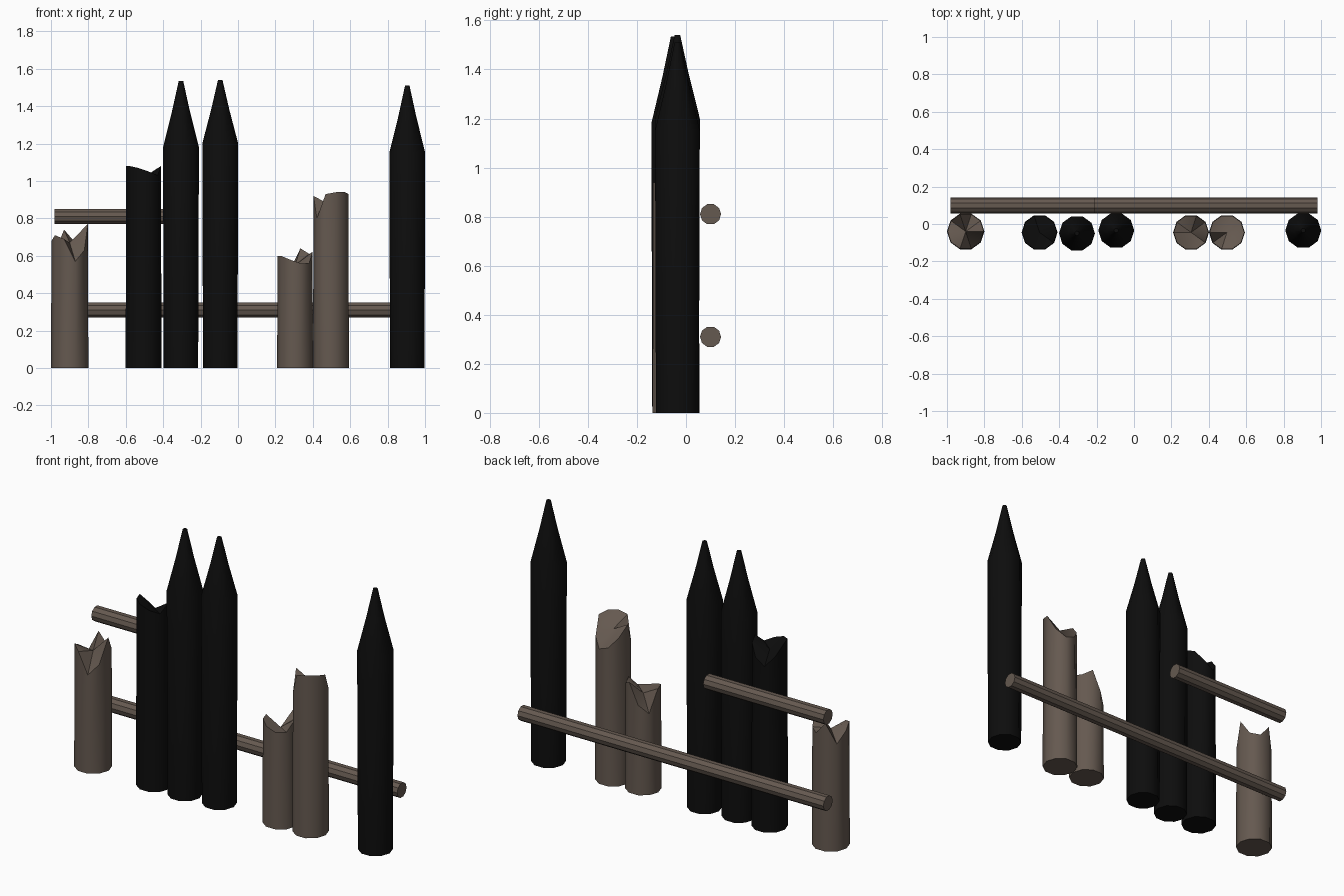
import bpy, bmesh
from math import cos, sin, pi, radians

cube = bpy.data.objects.get("Cube")
if cube:
    bpy.data.objects.remove(cube)

SIDES = 10


def material(name, rgb):
    m = bpy.data.materials.new(name)
    m.use_nodes = True
    m.diffuse_color = (*rgb, 1)
    bsdf = next(n for n in m.node_tree.nodes if n.type == 'BSDF_PRINCIPLED')
    bsdf.inputs["Base Color"].default_value = (*rgb, 1)
    bsdf.inputs["Roughness"].default_value = 0.9
    return m


charred = material("charred black", (0.004, 0.004, 0.004))
wood = material("weathered brown", (0.13, 0.10, 0.08))


def ring(bm, x, y, r, heights):
    return [bm.verts.new((x + r * cos(2 * pi * i / SIDES),
                          y + r * sin(2 * pi * i / SIDES), h))
            for i, h in enumerate(heights)]


def bridge(bm, low, high):
    for i in range(SIDES):
        j = (i + 1) % SIDES
        bm.faces.new((low[i], low[j], high[j], high[i]))


def finish(bm, name, mat, smooth=True):
    bmesh.ops.recalc_face_normals(bm, faces=bm.faces)
    mesh = bpy.data.meshes.new(name)
    bm.to_mesh(mesh)
    bm.free()
    mesh.materials.append(mat)
    obj = bpy.data.objects.new(name, mesh)
    bpy.context.collection.objects.link(obj)
    if smooth:
        bpy.ops.object.select_all(action='DESELECT')
        obj.select_set(True)
        bpy.context.view_layer.objects.active = obj
        bpy.ops.object.shade_smooth_by_angle(angle=radians(40))


def sharpened_post(name, x, y, shoulder, tip):
    # Straight shaft with a two-stage taper to a blunt point
    bm = bmesh.new()
    kink = shoulder + (tip - shoulder) * 0.54
    profile = [(0.092, 0), (0.096, shoulder), (0.048, kink), (0.012, tip)]
    rings = [ring(bm, x, y, r, [z] * SIDES) for r, z in profile]
    for a, b in zip(rings, rings[1:]):
        bridge(bm, a, b)
    bm.faces.new(rings[0])
    bm.faces.new(rings[-1])
    finish(bm, name, charred)


def broken_post(name, x, y, r, mat, core, rim):
    # Shaft whose splintered rim runs counter-clockwise from +x
    bm = bmesh.new()
    low = ring(bm, x, y, r, [0] * SIDES)
    high = ring(bm, x, y, r * 0.97, rim)
    bridge(bm, low, high)
    bm.faces.new(low)
    centre = bm.verts.new((x, y, core))
    for i in range(SIDES):
        bm.faces.new((high[i], high[(i + 1) % SIDES], centre))
    finish(bm, name, mat)


def rail(name, x0, x1, z, r=0.043, y=0.1):
    # Faceted pole lying along x behind the posts
    bm = bmesh.new()
    ends = []
    for x in (x0, x1):
        ends.append([bm.verts.new((x, y + r * cos(2 * pi * i / SIDES),
                                   z + r * sin(2 * pi * i / SIDES)))
                     for i in range(SIDES)])
        bm.faces.new(ends[-1])
    bridge(bm, *ends)
    finish(bm, name, wood, smooth=False)


# Sharpened stakes
sharpened_post("tall_stake_right", -0.305, -0.05, 1.18, 1.535)
sharpened_post("tall_stake_middle", -0.095, -0.035, 1.20, 1.54)
sharpened_post("tall_stake_left", 0.905, -0.035, 1.15, 1.51)

# Snapped posts
broken_post("broken_post_end", -0.9, -0.04, 0.1, wood, 0.67,
            [0.77, 0.68, 0.67, 0.74, 0.62, 0.68, 0.71, 0.69, 0.57, 0.63])
broken_post("broken_post_charred", -0.505, -0.045, 0.096, charred, 1.02,
            [1.08, 1.06, 1.0, 0.96, 1.02, 1.08, 1.08, 1.07, 1.05, 1.03])
broken_post("broken_post_short", 0.305, -0.045, 0.096, wood, 0.55,
            [0.62, 0.61, 0.64, 0.52, 0.47, 0.60, 0.60, 0.58, 0.56, 0.56])
broken_post("broken_post_tall", 0.497, -0.045, 0.096, wood, 0.87,
            [0.93, 0.83, 0.78, 0.80, 0.86, 0.92, 0.80, 0.93, 0.94, 0.94])

# Cross rails
rail("lower_rail", -0.98, 0.98, 0.31)
rail("upper_rail", -0.98, -0.21, 0.81)
